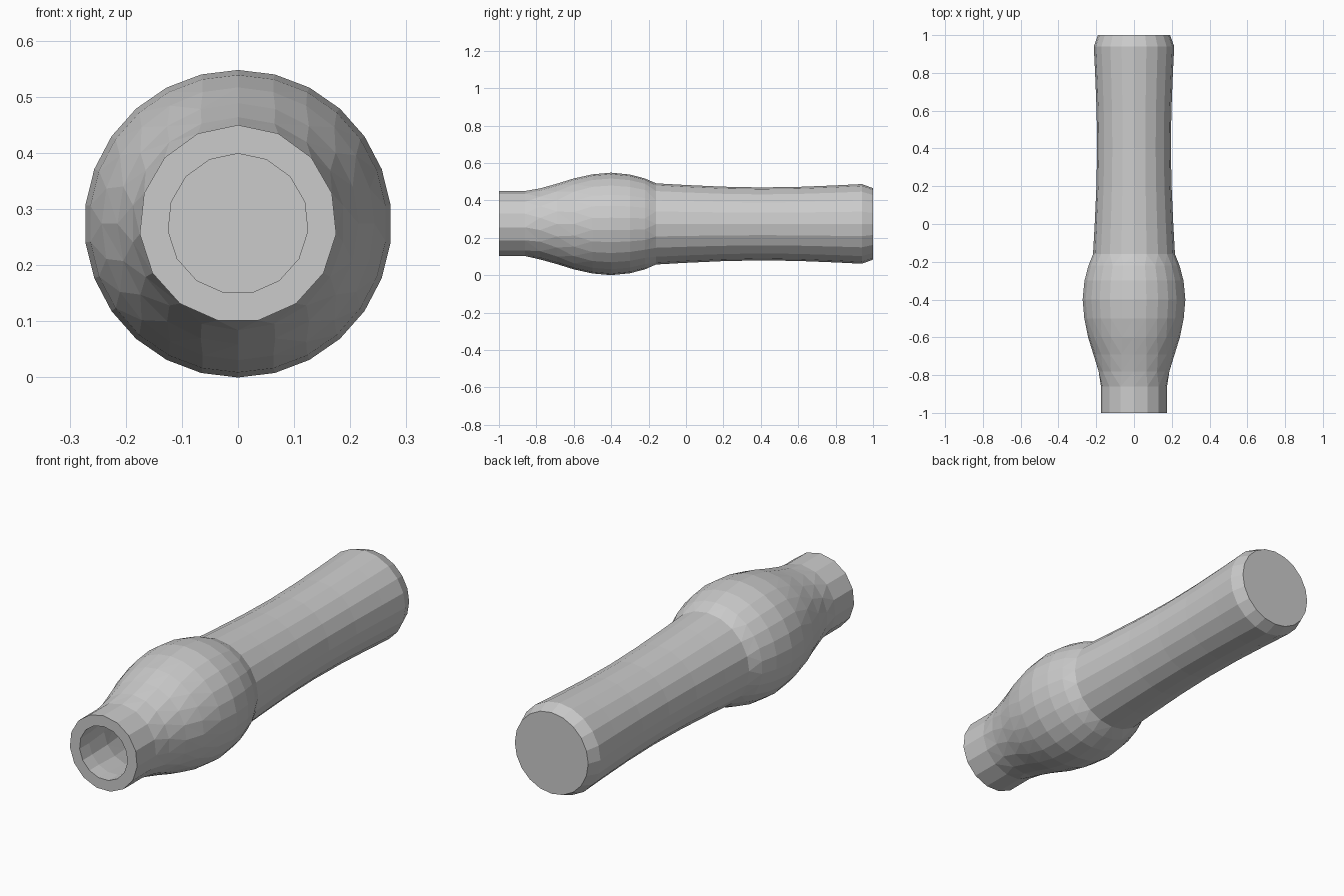
import bpy, bmesh
from math import sin, cos, tau

if "Cube" in bpy.data.objects:
    bpy.data.objects.remove(bpy.data.objects["Cube"])

AXIS_Z = 0.274


def stitch(bm, a, b):
    """Join two rings that may have different numbers of sides."""
    n, m = len(a), len(b)
    if n == m:
        for i in range(n):
            bm.faces.new((a[i], a[(i + 1) % n], b[(i + 1) % n], b[i]))
        return
    i = j = 0
    while i < n or j < m:
        if j == m or (i < n and (i + 1) / n <= (j + 1) / m):
            bm.faces.new((a[i % n], a[(i + 1) % n], b[j % m]))
            i += 1
        else:
            bm.faces.new((a[i % n], b[(j + 1) % m], b[j % m]))
            j += 1


def turned(name, profile):
    """Faceted lathe form along y; profile is (y, radius, sides), last ring capped."""
    bm = bmesh.new()
    prev = None
    for y, r, n in profile:
        ring = [bm.verts.new((r * sin(tau * k / n), y, AXIS_Z + r * cos(tau * k / n)))
                for k in range(n)]
        if prev:
            stitch(bm, prev, ring)
        prev = ring
    bm.faces.new(prev)
    bmesh.ops.recalc_face_normals(bm, faces=bm.faces)
    mesh = bpy.data.meshes.new(name)
    bm.to_mesh(mesh)
    bm.free()
    ob = bpy.data.objects.new(name, mesh)
    bpy.context.collection.objects.link(ob)
    return ob


# Handle: slightly waisted shaft with a chamfered closed end
turned("handle", [
    (-0.16, 0.217, 20), (0.0, 0.208, 20), (0.2, 0.199, 20), (0.4, 0.195, 20),
    (0.6, 0.198, 20), (0.8, 0.206, 20), (0.94, 0.213, 20), (1.0, 0.191, 20)])

# Bulb and neck outside, then over the rim and into the hollow
turned("bulb_and_neck", [
    (-0.16, 0.217, 20), (-0.22, 0.243, 26), (-0.30, 0.264, 26), (-0.40, 0.274, 26),
    (-0.50, 0.265, 26), (-0.60, 0.243, 24), (-0.69, 0.215, 20), (-0.78, 0.190, 18),
    (-0.86, 0.176, 15), (-1.0, 0.176, 15),
    (-1.0, 0.125, 15), (-0.93, 0.125, 15), (-0.80, 0.138, 15), (-0.68, 0.17, 18),
    (-0.55, 0.21, 20), (-0.40, 0.225, 20), (-0.25, 0.20, 20), (-0.20, 0.17, 20)])
